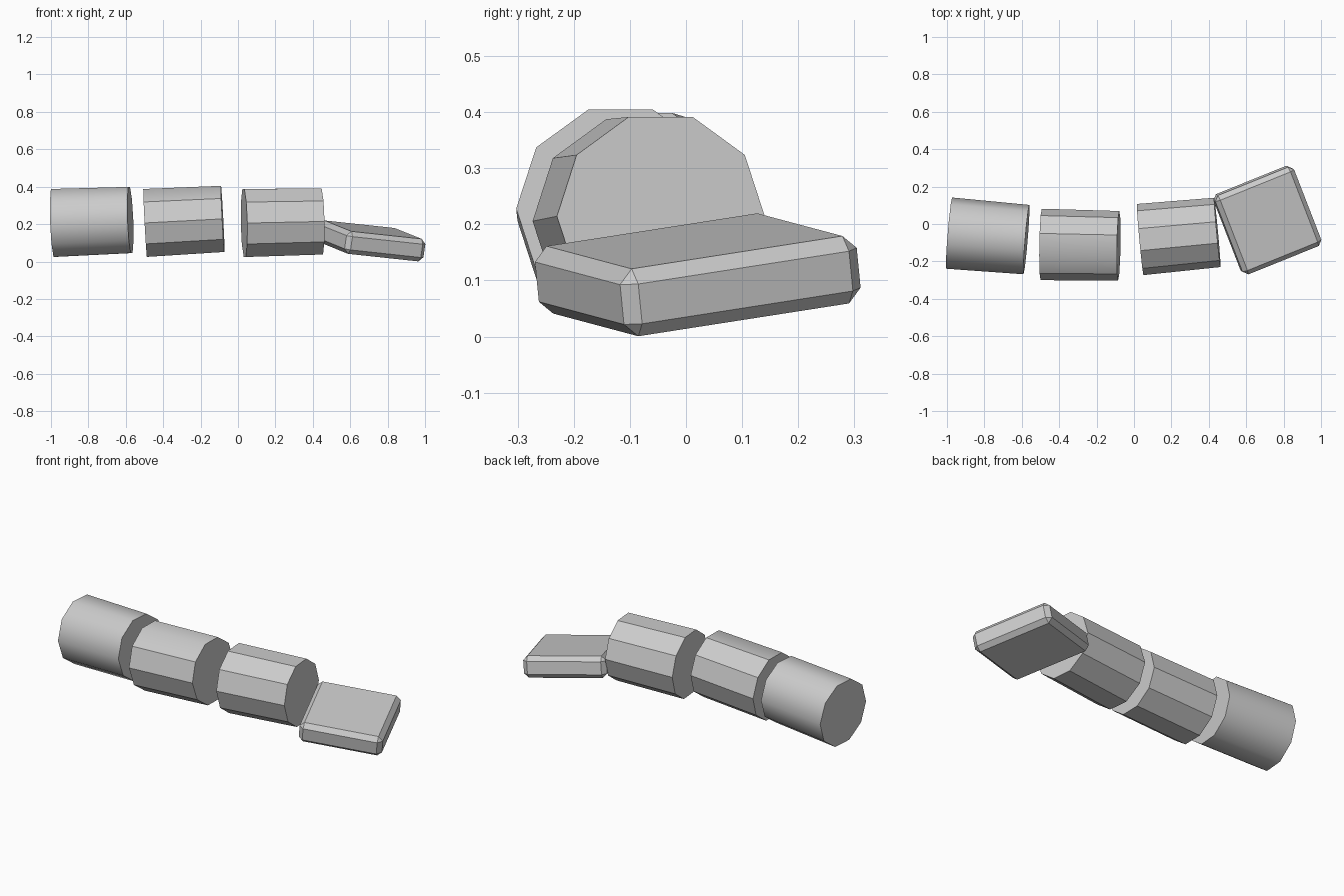
import bpy, bmesh
from math import radians
from mathutils import Matrix

cube = bpy.data.objects.get("Cube")
if cube:
    bpy.data.objects.remove(cube, do_unlink=True)

# One plain grey for every part
grey = bpy.data.materials.new("plain_grey")
grey.use_nodes = True
color = (0.6, 0.6, 0.6, 1)
grey.diffuse_color = color
grey.node_tree.nodes["Principled BSDF"].inputs["Base Color"].default_value = color


def finish(bm, name, location, rotation):
    mesh = bpy.data.meshes.new(name)
    bm.to_mesh(mesh)
    bm.free()
    mesh.materials.append(grey)
    obj = bpy.data.objects.new(name, mesh)
    obj.location = location
    obj.rotation_euler = [radians(a) for a in rotation]
    bpy.context.collection.objects.link(obj)
    return obj


def segment(name, location, pitch, yaw, is_smooth):
    """Ten-sided, slightly tapered drum lying along x."""
    bm = bmesh.new()
    bmesh.ops.create_cone(bm, cap_ends=True, segments=10, radius1=0.191,
                          radius2=0.186, depth=0.415,
                          matrix=Matrix.Rotation(radians(90), 4, 'Y'))
    for face in bm.faces:
        face.smooth = len(face.verts) == 4
    for edge in bm.edges:
        rim = any(len(f.verts) > 4 for f in edge.link_faces)
        middle = (edge.verts[0].co + edge.verts[1].co) / 2
        edge.smooth = not rim and is_smooth(middle)
    finish(bm, name, location, (0, -pitch, yaw))


# Three drums in a row: smooth, one softened ridge, fully faceted
segment("right_segment", (-0.782, -0.066, 0.214), 2.2, -4.8, lambda m: True)
segment("middle_segment", (-0.289, -0.113, 0.217), 3, -1,
        lambda m: m.z > 0.15 and m.y < 0)
segment("left_segment", (0.239, -0.064, 0.21), 1.2, 5.3, lambda m: False)

# Tilted square end block with chamfered edges
bm = bmesh.new()
bmesh.ops.create_cube(bm, size=1, matrix=Matrix.Diagonal((0.457, 0.457, 0.122, 1)))
bmesh.ops.bevel(bm, geom=bm.edges[:], offset=0.025, segments=1, affect='EDGES')
finish(bm, "end_block", (0.713, 0.021, 0.11), (8.3, 5.7, 22))
